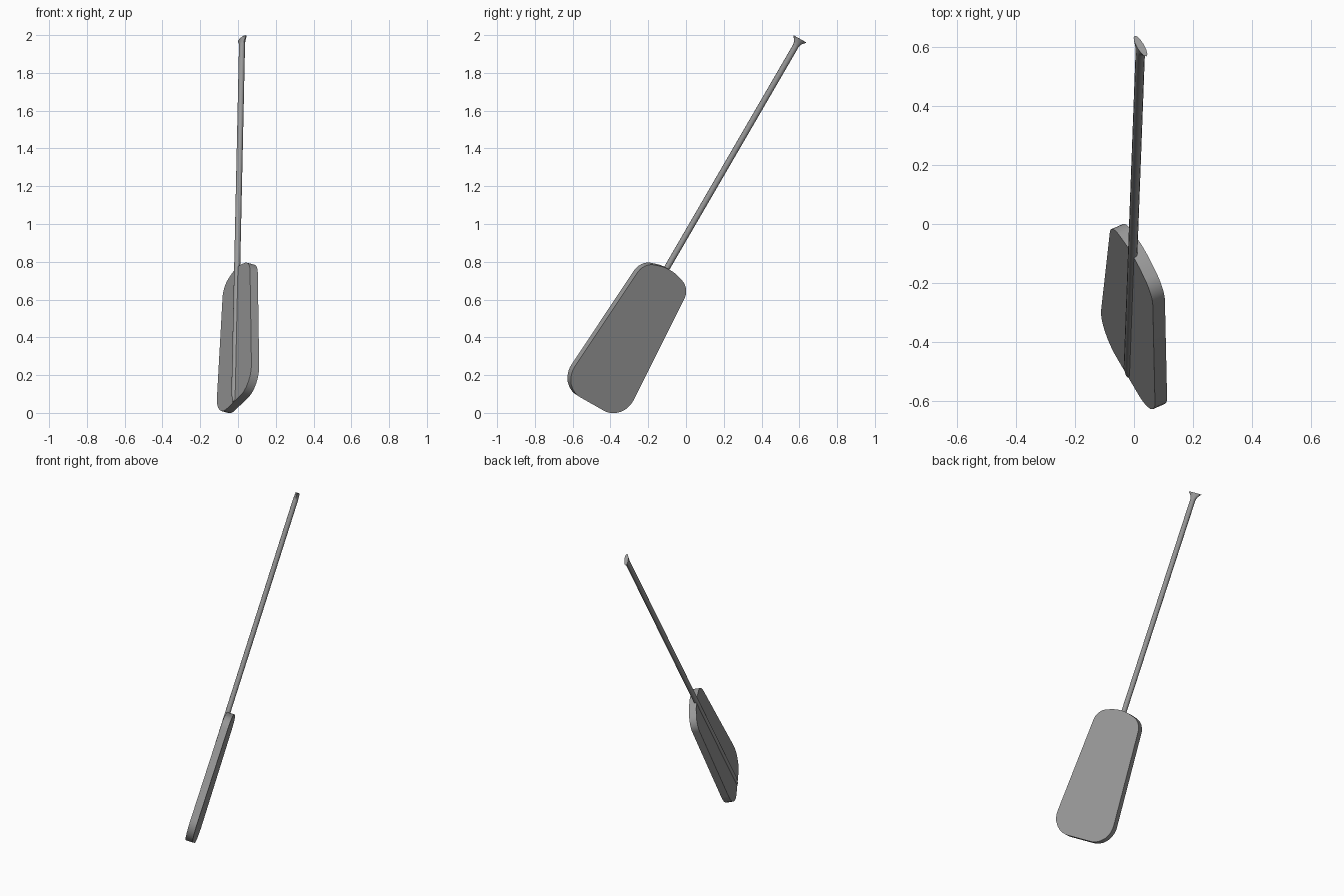
import bpy, bmesh, math
from mathutils import Vector

if "Cube" in bpy.data.objects:
    bpy.data.objects.remove(bpy.data.objects["Cube"])

# Paddle frame: D along the shaft, W across the blade, N normal to the blade
bottom, top = Vector((-0.02, -0.513, 0.057)), Vector((0.022, 0.603, 1.98))
D = (top - bottom).normalized()
E1 = Vector((0, D.z, -D.y)).normalized()
E2 = E1.cross(D).normalized()
if E2.x < 0:
    E2 = -E2
a = math.radians(27)
W = E1 * math.cos(a) - E2 * math.sin(a)
N = D.cross(W).normalized()
if N.x < 0:
    W, N = W, -N
L = (top - bottom).length

grey = bpy.data.materials.new("dark_grey")
grey.diffuse_color = (0.32, 0.32, 0.32, 1)
grey.use_nodes = True
grey.node_tree.nodes["Principled BSDF"].inputs["Base Color"].default_value = grey.diffuse_color


def make(name, rings):
    """Loft closed rings of (w, n, d) points and cap both ends."""
    bm = bmesh.new()
    loops = [[bm.verts.new(bottom + W * w + N * n + D * d) for w, n, d in r] for r in rings]
    for p, q in zip(loops, loops[1:]):
        for i in range(len(p)):
            j = (i + 1) % len(p)
            bm.faces.new((p[i], p[j], q[j], q[i]))
    bm.faces.new(loops[0])
    bm.faces.new(loops[-1])
    bmesh.ops.recalc_face_normals(bm, faces=bm.faces)
    me = bpy.data.meshes.new(name)
    bm.to_mesh(me)
    bm.free()
    me.materials.append(grey)
    ob = bpy.data.objects.new(name, me)
    bpy.context.collection.objects.link(ob)
    bpy.ops.object.select_all(action='DESELECT')
    ob.select_set(True)
    bpy.context.view_layer.objects.active = ob
    bpy.ops.object.shade_smooth_by_angle(angle=math.radians(35))


def oval(rw, rn, d, n=0.0, sides=12):
    return [(rw * math.cos(2 * math.pi * i / sides), n + rn * math.sin(2 * math.pi * i / sides), d)
            for i in range(sides)]


def rounded(corners, steps=8):
    """Round each (w, d, radius) corner with a circular fillet."""
    out = []
    for i, (x, y, r) in enumerate(corners):
        p = Vector((x, y))
        u = (Vector(corners[i - 1][:2]) - p).normalized()
        v = (Vector(corners[(i + 1) % len(corners)][:2]) - p).normalized()
        half = u.angle(v) / 2
        c = p + (u + v).normalized() * (r / math.sin(half))
        t = r / math.tan(half)
        s, e = p + u * t - c, p + v * t - c
        for k in range(steps + 1):
            out.append(c + s.lerp(e, k / steps).normalized() * r)
    return out


# Blade: tapered rounded plate, wider at the tip, bowed at the shoulder
outline = rounded([(-0.21, 0.0, 0.12), (0.21, 0.0, 0.12),
                   (0.156, 0.785, 0.09), (0, 0.832, 0.25), (-0.156, 0.785, 0.09)])
make("blade", [[(p.x, n, p.y) for p in outline] for n in (-0.003, 0.043)])

# Shaft sinking into the blade tip, flaring into a flat grip at the top
r = 0.016
make("shaft", [oval(r, r, 0.003, 0.008), oval(r, r, 0.05), oval(r, r, L - 0.045),
               oval(0.022, r * 0.9, L - 0.025), oval(0.045, r * 0.8, L)])
